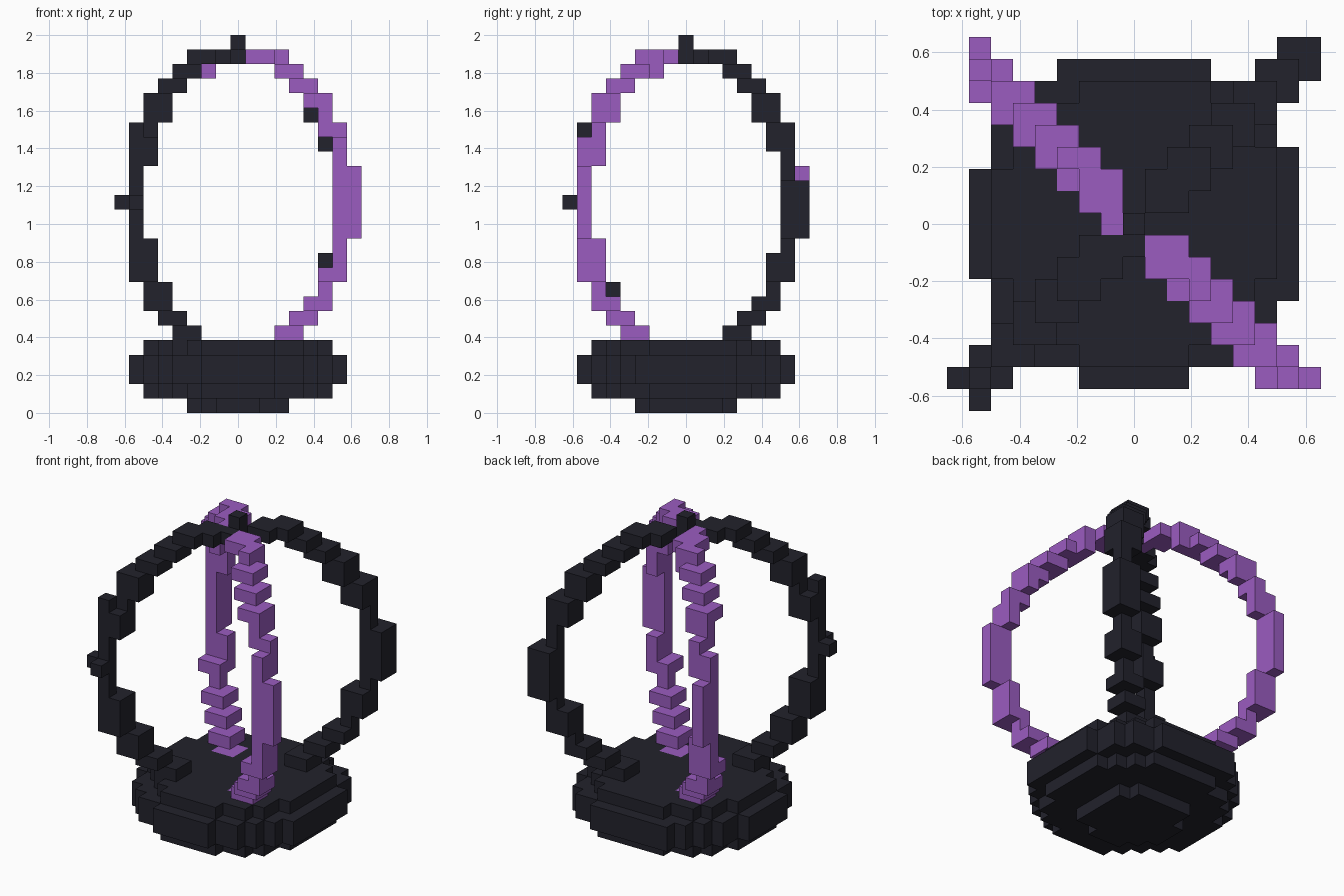
import bpy
import bmesh
from mathutils import Vector

old = bpy.data.objects.get("Cube")
if old:
    bpy.data.objects.remove(old, do_unlink=True)

V = 2 / 26  # edge of one block


def material(name, rgb):
    m = bpy.data.materials.new(name)
    m.use_nodes = True
    m.diffuse_color = (*rgb, 1)
    m.node_tree.nodes["Principled BSDF"].inputs["Base Color"].default_value = (*rgb, 1)
    return m


charcoal = material("charcoal", (0.016, 0.016, 0.025))
purple = material("purple", (0.327, 0.107, 0.527))


def disc(row, radius, shift=0.2):
    """Blocks of one round layer."""
    span = range(-8, 9)
    return {(x, y, row) for x in span for y in span
            if (x - shift) ** 2 + (y - shift) ** 2 <= radius ** 2}


def strand(steps, sx, sy, swap=False):
    """Blocks of a quarter hoop; each step is (first row, last row, x cells, y cells)."""
    cells = set()
    for first, last, xs, ys in steps:
        for row in range(first, last + 1):
            for x in map(int, xs):
                for y in map(int, ys):
                    if abs(x - y) <= 1:
                        a, b = sx * x, sy * y
                        cells.add((b, a, row) if swap else (a, b, row))
    return cells


def build(name, cells, occupied, mat):
    """Skin a set of blocks, leaving out faces against other blocks."""
    bm = bmesh.new()
    corners = {}

    def vert(p):
        key = tuple(round(c * 2) for c in p)
        if key not in corners:
            corners[key] = bm.verts.new(p * V)
        return corners[key]

    for cell in sorted(cells):
        centre = Vector(cell) + Vector((0, 0, 0.5))
        for axis in range(3):
            for sign in (-1, 1):
                n = Vector((0, 0, 0))
                n[axis] = sign
                near = tuple(c + int(d) for c, d in zip(cell, n))
                if near in occupied:
                    continue
                u = Vector((0, 0, 0))
                u[(axis + 1) % 3] = 0.5
                w = n.cross(u)
                mid = centre + n / 2
                bm.faces.new([vert(mid + p) for p in (-u - w, u - w, u + w, w - u)])
    mesh = bpy.data.meshes.new(name)
    bm.to_mesh(mesh)
    bm.free()
    mesh.materials.append(mat)
    bpy.context.collection.objects.link(bpy.data.objects.new(name, mesh))


# Rounded foot
base = set()
for row, radius in enumerate((3.6, 6.6, 7.55, 7.55, 6.6)):
    base |= disc(row, radius)

# Purple hoop: two matching halves
purple_steps = [
    (4, 4, "23", "23"), (5, 5, "34", "34"), (6, 6, "45", "45"),
    (7, 7, "56", "56"), (8, 8, "6", "6"), (9, 9, "67", "67"),
    (10, 11, "7", "67"), (12, 16, "78", "7"), (17, 18, "7", "67"),
    (19, 19, "67", "6"), (20, 20, "6", "56"), (21, 21, "56", "56"),
    (22, 22, "45", "45"), (23, 23, "34", "234"), (24, 24, "12", "12"),
    (24, 24, "3", "23"),
]
purple_hoop = strand(purple_steps, 1, -1) | strand(purple_steps, 1, -1, swap=True)
purple_hoop.add((-1, 0, 24))

# Dark hoop: ends shared, middles differ slightly
ends = [(row, row, c, c) for row, c in (
    (5, "34"), (6, "45"), (7, "56"), (9, "67"), (10, "67"), (18, "67"),
    (20, "56"), (21, "56"), (22, "45"), (23, "34"), (24, "123"))]
back = ends + [(8, 8, "6", "6"), (11, 11, "7", "7"), (12, 15, "78", "78"),
               (16, 17, "7", "7"), (19, 19, "67", "67")]
front = ends + [(8, 8, "56", "56"), (11, 11, "67", "67"), (12, 16, "7", "7"),
                (14, 14, "8", "7"), (14, 14, "7", "8"),
                (17, 17, "67", "67"), (19, 19, "7", "7"), (19, 19, "6", "6")]
dark_hoop = strand(back, 1, 1) | strand(front, -1, -1)
dark_hoop |= {(0, 0, 24), (0, -1, 24), (0, 0, 25)}

base -= purple_hoop
everything = base | purple_hoop | dark_hoop
build("base", base, everything, charcoal)
build("dark_hoop", dark_hoop, everything, charcoal)
build("purple_hoop", purple_hoop, everything, purple)
